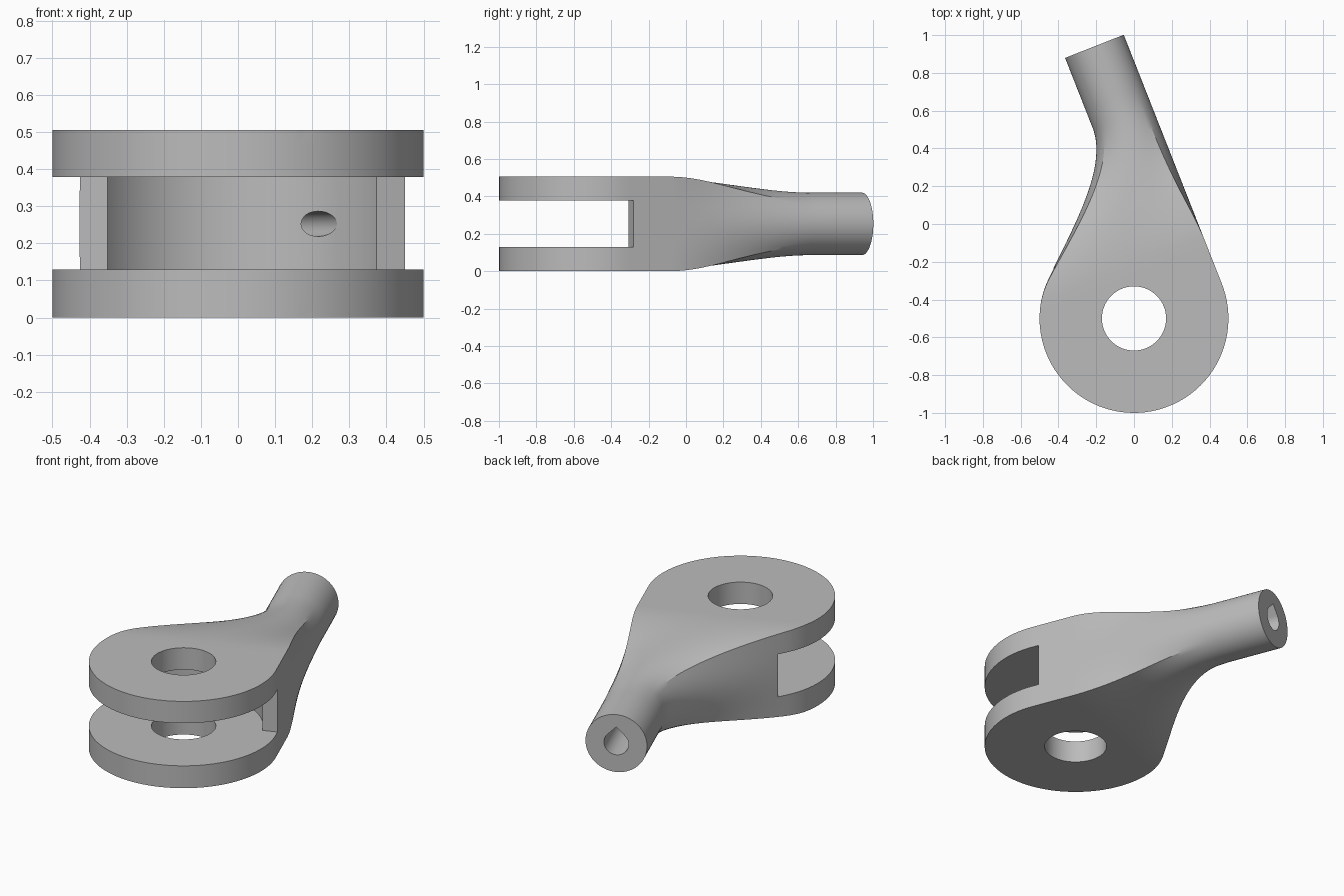
import bpy, bmesh, math
from mathutils import Vector

if "Cube" in bpy.data.objects:
    bpy.data.objects.remove(bpy.data.objects["Cube"])

metal = bpy.data.materials.new("plain grey metal")
metal.use_nodes = True
GREY = (0.5, 0.5, 0.5, 1)
metal.diffuse_color = GREY
metal.node_tree.nodes["Principled BSDF"].inputs["Base Color"].default_value = GREY

# The shank leans to the left and is tangent to the eye's right side
EYE = Vector((0, -0.5, 0))
LEAN = math.radians(21.5)
ALONG = Vector((-math.sin(LEAN), math.cos(LEAN), 0))
ACROSS = Vector((math.cos(LEAN), math.sin(LEAN), 0))
UP = Vector((0, 0, 1))
R, ROD, MID, END = 0.5, 0.167, 0.2525, 1.417
AXIS = R - ROD


def place(u, v, z):
    return EYE + ALONG * u + ACROSS * v + UP * z


def loft(name, rings):
    """Skin a row of equal rings of points and cap both ends."""
    bm = bmesh.new()
    rows = [[bm.verts.new(p) for p in ring] for ring in rings]
    n = len(rows[0])
    for a, b in zip(rows, rows[1:]):
        for i in range(n):
            j = (i + 1) % n
            bm.faces.new((a[i], a[j], b[j], b[i]))
    bm.faces.new(rows[0])
    bm.faces.new(rows[-1])
    bmesh.ops.recalc_face_normals(bm, faces=bm.faces[:])
    mesh = bpy.data.meshes.new(name)
    bm.to_mesh(mesh)
    bm.free()
    mesh.materials.append(metal)
    ob = bpy.data.objects.new(name, mesh)
    bpy.context.collection.objects.link(ob)
    return ob


def left_edge(u):
    """Round eye, then an S-curve into the shank."""
    u0, u1 = R * math.sqrt(0.5), 1.02
    if u <= u0:
        return -math.sqrt(max(R * R - u * u, 0))
    s = min((u - u0) / (u1 - u0), 1)
    rise = s * s * (3 - 2 * s)
    return -u0 + (R - 2 * ROD + u0) * rise + 1.08 * (u1 - u0) * s * (1 - s) ** 2


def section(u, n=64):
    """Rectangle at the eye that turns into a circle at the shank."""
    s = min(max((u - 0.25) / 0.87, 0), 1)
    t = s * s * (3 - 2 * s)
    left = left_edge(u)
    right = R if u > 0 else -left
    centre, half = (left + right) / 2, (right - left) / 2
    height = MID + (ROD - MID) * t
    ring = []
    for i in range(n):
        a = math.tau * i / n
        c, d = math.cos(a), math.sin(a)
        k = t + (1 - t) / max(abs(c), abs(d))
        ring.append(place(u, centre + half * c * k, MID + height * d * k))
    return ring


# Main body: round eye lofted into the shank
steps = [-R * math.cos(math.radians(a)) for a in range(3, 90, 4)]
steps += [END * i / 64 for i in range(65)]
body = loft("fork_end_body", [section(u) for u in steps])


def circle(radius, n=64):
    return [(radius * math.cos(math.tau * i / n), radius * math.sin(math.tau * i / n))
            for i in range(n)]


def upright(name, outline, z0, z1):
    return loft(name, [[Vector((x, y, z)) for x, y in outline] for z in (z0, z1)])


def bore(name, outline, u0, u1):
    return loft(name, [[place(u, AXIS + v, MID + z) for v, z in outline] for u in (u0, u1)])


# Pin hole through both cheeks
pin = upright("pin_hole_cutter", [(x, y - 0.5) for x, y in circle(0.17)], -0.1, 0.6)

# Slot between the cheeks, with a concave back wall and slanted lips
start, stop = math.atan2(0.19, 0.37), math.atan2(0.23, -0.35)
arc = [start + (stop - start) * i / 40 for i in range(41)]
outline = [(0.42 * math.cos(a), 0.42 * math.sin(a) - 0.5) for a in arc]
outline += [(-0.6, -0.165), (-0.6, -1.1), (0.6, -1.1), (0.6, -0.225)]
slot = upright("slot_cutter", outline, 0.13, 0.378)

# Narrow bore into the slot, wider teardrop bore in the shank's end
narrow = bore("narrow_bore_cutter", circle(0.034, 32), 0.1, 1.2)
drop = [p for p in circle(0.067, 48) if p[1] <= 0.0475]
top = max(range(len(drop)), key=lambda i: (drop[i][1] > 0.04) * (drop[i][0] > 0))
drop.insert(top + 1, (0, 0.095))
drop.sort(key=lambda p: math.atan2(p[1], p[0]))
wide = bore("teardrop_bore_cutter", drop, 0.7, END + 0.1)

# Cut everything, then shade smooth with sharp edges kept
bpy.ops.object.select_all(action="DESELECT")
bpy.context.view_layer.objects.active = body
body.select_set(True)
for cutter in (pin, slot, narrow, wide):
    cutter.hide_render = True
    mod = body.modifiers.new(cutter.name, "BOOLEAN")
    mod.operation, mod.solver, mod.object = "DIFFERENCE", "EXACT", cutter
    bpy.ops.object.modifier_apply(modifier=mod.name)
    bpy.data.objects.remove(cutter)
bpy.ops.object.shade_smooth_by_angle(angle=math.radians(25))
